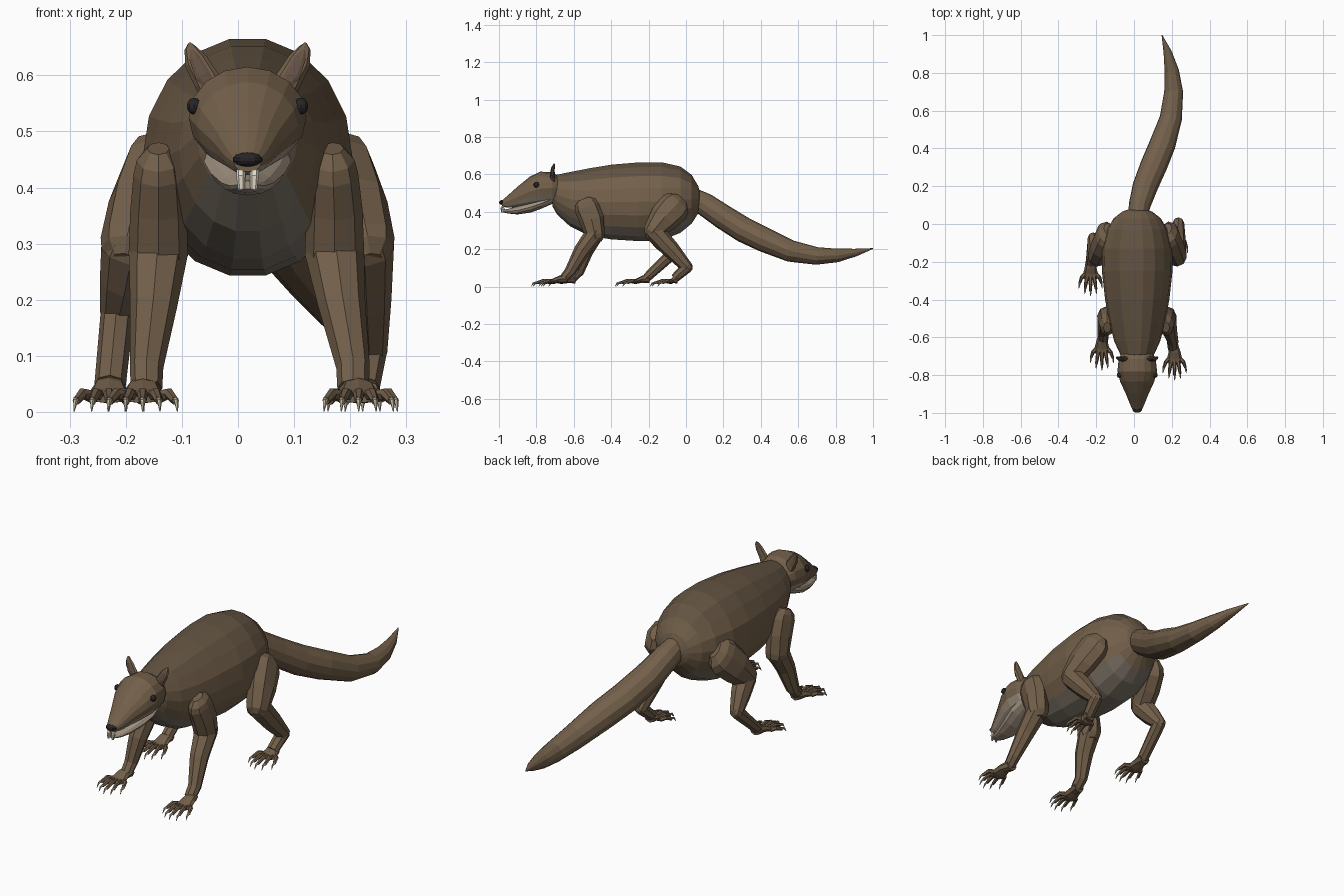
import bpy, bmesh, math
from mathutils import Vector

if "Cube" in bpy.data.objects:
    bpy.data.objects.remove(bpy.data.objects["Cube"])

C = 0.017  # centre line of the body in x


def material(name, rgb):
    m = bpy.data.materials.new(name)
    m.diffuse_color = (*rgb, 1)
    m.use_nodes = True
    m.node_tree.nodes["Principled BSDF"].inputs["Base Color"].default_value = m.diffuse_color
    return m


FUR = material("fur", (0.17, 0.115, 0.068))
BACK = material("back_fur", (0.125, 0.088, 0.054))
BELLY = material("belly_fur", (0.19, 0.16, 0.125))
PALE = material("pale_fur", (0.36, 0.29, 0.22))
DARK = material("dark", (0.02, 0.018, 0.018))
SKIN = material("inner_ear", (0.13, 0.085, 0.06))
CLAW = material("claw", (0.5, 0.43, 0.32))
TOOTH = material("tooth", (0.75, 0.7, 0.58))


def loft(name, stations, n=10, mats=(FUR,), axis=None, round_start=False, round_end=False):
    """Rings (centre, half width, half height) swept along a path."""
    st = [(Vector(p), a, b) for p, a, b in stations]
    if round_start:
        p, a, b = st[0]
        d = (st[1][0] - p).normalized() * (a + b) / 2
        st[0:1] = [(p - d * .85, a * .45, b * .45), (p - d * .45, a * .87, b * .87), (p, a, b)]
    if round_end:
        p, a, b = st[-1]
        d = (p - st[-2][0]).normalized() * (a + b) / 2
        st += [(p + d * .45, a * .87, b * .87), (p + d * .85, a * .45, b * .45)]
    bm = bmesh.new()
    rings = []
    for i, (p, a, b) in enumerate(st):
        t = Vector(axis) if axis else st[min(i + 1, len(st) - 1)][0] - st[max(i - 1, 0)][0]
        t.normalize()
        side = Vector((1, 0, 0))
        side = (side - t * side.dot(t)).normalized()
        up = side.cross(t)
        rings.append([bm.verts.new(p + side * a * math.cos(k * math.tau / n)
                                   + up * b * math.sin(k * math.tau / n)) for k in range(n)])
    for r, s in zip(rings, rings[1:]):
        for k in range(n):
            bm.faces.new((r[k], r[(k + 1) % n], s[(k + 1) % n], s[k]))
    bm.faces.new(rings[0])
    bm.faces.new(rings[-1])
    bmesh.ops.recalc_face_normals(bm, faces=bm.faces)
    # Optional second and third materials: underside and back
    for f in bm.faces:
        if len(mats) > 1 and f.normal.z < -0.55:
            f.material_index = 1
        elif len(mats) > 2 and f.normal.z > 0.55:
            f.material_index = 2
    me = bpy.data.meshes.new(name)
    bm.to_mesh(me)
    bm.free()
    for m in mats:
        me.materials.append(m)
    ob = bpy.data.objects.new(name, me)
    bpy.context.collection.objects.link(ob)
    return ob


def profile(rows):
    """Side profile rows: y, top z, bottom z, half width."""
    return [((C, y, (t + b) / 2), w, (t - b) / 2) for y, t, b, w in rows]


def ball(name, p, size, mat, seg=10):
    bpy.ops.mesh.primitive_uv_sphere_add(segments=seg, ring_count=7, location=p)
    ob = bpy.context.object
    ob.name = name
    ob.scale = size
    ob.data.materials.append(mat)


# Barrel-shaped torso
loft("torso", profile([
    (-.715, .575, .43, .065), (-.69, .60, .385, .09), (-.62, .615, .32, .122), (-.52, .635, .27, .148),
    (-.40, .655, .25, .17), (-.25, .668, .24, .187), (-.13, .668, .245, .185), (-.03, .645, .285, .16),
    (.03, .60, .335, .125), (.065, .54, .39, .08), (.08, .49, .43, .04)]),
    18, (FUR, BELLY, BACK), axis=(0, 1, 0))

# Tapering curved tail
loft("tail", [
    ((.018, .03, .475), .05, .055), ((.03, .10, .44), .058, .062), ((.06, .20, .372), .068, .066),
    ((.105, .31, .303), .072, .068), ((.15, .42, .25), .07, .066), ((.195, .56, .19), .059, .058),
    ((.21, .70, .164), .05, .047), ((.20, .81, .167), .038, .036), ((.178, .91, .183), .022, .02),
    ((.148, 1.0, .204), .002, .002)], 12)

# Wedge-shaped head and lower jaw
loft("head", profile([
    (-.68, .59, .455, .08), (-.715, .612, .442, .098), (-.78, .615, .435, .105), (-.835, .588, .43, .09),
    (-.90, .535, .425, .06), (-.95, .49, .422, .04), (-.985, .46, .428, .024)]),
    16, (FUR, PALE), axis=(0, -1, 0))
loft("lower_jaw", profile([
    (-.71, .50, .445, .07), (-.77, .475, .418, .078), (-.83, .455, .396, .066),
    (-.90, .43, .386, .046), (-.95, .416, .391, .032), (-.98, .412, .397, .018)]),
    12, (PALE, PALE), axis=(0, -1, 0))
ball("nose", (C, -.982, .45), (.027, .017, .013), DARK, 12)

# Paired head parts
for s, side in ((1, "right"), (-1, "left")):
    def at(x, y, z): return (C + s * x, y, z)
    ball("eye_" + side, at(.095, -.80, .545), (.014, .015, .015), DARK)
    loft("ear_" + side, [(at(.06, -.71, .555), .02, .013), (at(.072, -.713, .59), .024, .012),
                         (at(.092, -.711, .625), .021, .009), (at(.102, -.707, .648), .011, .007),
                         (at(.103, -.704, .657), .003, .004)], 8)
    loft("inner_ear_" + side, [(at(.067, -.724, .582), .010, .003), (at(.08, -.724, .60), .014, .003),
                               (at(.094, -.72, .63), .010, .003), (at(.1, -.714, .645), .003, .002)], 6, (SKIN,))
    loft("upper_incisor_" + side, [(at(.012, -.973, .438), .008, .007), (at(.012, -.986, .42), .008, .006),
                                   (at(.011, -.987, .396), .006, .003)], 6, (TOOTH,))
    loft("lower_incisor_" + side, [(at(.008, -.966, .40), .006, .005), (at(.008, -.975, .423), .005, .003)],
         6, (TOOTH,))


def foot(name, wrist, y_tip, x_foot, spread):
    """Flat paw with five splayed toes and hooked claws, reaching y_tip."""
    w = Vector(wrist)
    y0 = y_tip + .105
    loft(name + "_paw", [(w, .028, .026), ((x_foot, (w.y + y0) / 2, (w.z + .035) / 2), .032, .019),
                         ((x_foot, y0 + .01, .029), .04, .014), ((x_foot, y0 - .016, .025), .036, .009)],
         8, axis=(0, -1, 0))
    for i in range(-2, 3):
        drop = abs(i) ** 2 * .010
        bx, tx = x_foot + i * .015, x_foot + i * spread
        y1 = y_tip + .026 + drop
        ym = (y0 + y1) / 2 + drop * .3
        mx = bx + (tx - bx) * .6
        loft(f"{name}_toe_{i + 3}", [((bx, y0 + .01, .027), .011, .011), ((mx, ym, .033), .010, .010),
                                     ((tx, y1, .020), .007, .008)], 6)
        loft(f"{name}_claw_{i + 3}", [((tx, y1 + .006, .023), .006, .006),
                                      ((tx + i * .001, y1 - .014, .019), .0045, .005),
                                      ((tx + i * .002, y1 - .026, .001), .001, .001)], 5, (CLAW,))


# Front legs: shoulder x, elbow x, wrist x, wrist y, foot x, toe tip y
for side, sx, ex, wx, wy, fx, tip in (("right", .17, .172, .205, -.655, .215, -.828),
                                      ("left", -.142, -.142, -.163, -.61, -.17, -.775)):
    name = "front_" + side
    loft(name + "_upper_leg", [((sx, -.53, .425), .044, .068), ((ex, -.505, .36), .05, .066),
                               ((ex, -.487, .28), .053, .054)], 8, round_start=True, round_end=True)
    loft(name + "_forearm", [((ex, -.488, .285), .053, .05),
                             ((ex + (wx - ex) * .4, -.488 + (wy + .488) * .42, .19), .042, .043),
                             ((wx, wy + .035, .08), .030, .03), ((wx, wy, .042), .028, .024)],
         8, round_start=True)
    foot(name, (wx, wy + .02, .043), tip, fx, .029)

# Hind legs: hip x, knee x, hock, ball of foot, foot x, toe tip y
for side, hx, kx, hock, base, fx, tip in (
        ("right", .19, .226, (.235, .005, .105), (.225, -.06, .045), .222, -.192),
        ("left", -.152, -.192, (-.215, -.075, .175), (-.228, -.21, .048), -.23, -.38)):
    name = "hind_" + side
    loft(name + "_thigh", [((hx, -.065, .425), .056, .088), ((hx * .45 + kx * .55, -.12, .365), .058, .08),
                           ((kx, -.172, .302), .054, .056)], 8, round_start=True, round_end=True)
    h = Vector(hock)
    k = Vector((kx, -.17, .295))
    loft(name + "_shank", [(k, .052, .054), (k.lerp(h, .5), .043, .048), (h, .031, .031)],
         8, round_start=True, round_end=True)
    b = Vector(base)
    loft(name + "_ankle", [(h, .030, .032), (h.lerp(b, .5), .029, .028), (b, .028, .024)], 8, round_start=True)
    foot(name, b + Vector((0, .015, -.003)), tip, fx, .029)
